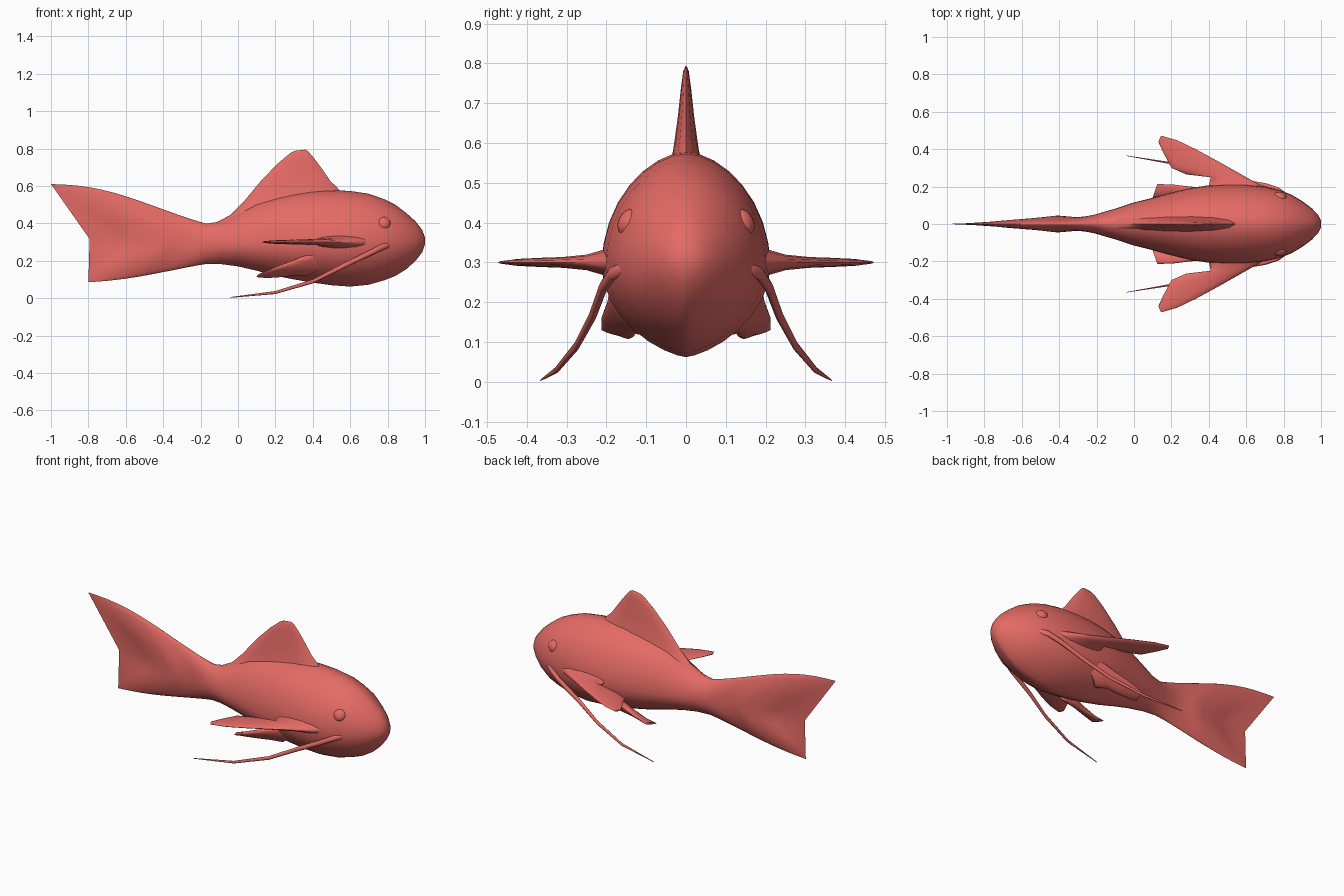
import bpy, bmesh, math
from mathutils import Vector

if "Cube" in bpy.data.objects:
    bpy.data.objects.remove(bpy.data.objects["Cube"])

red = bpy.data.materials.new("coral_red")
red.diffuse_color = (0.78, 0.145, 0.13, 1)
red.use_nodes = True
red.node_tree.nodes["Principled BSDF"].inputs["Base Color"].default_value = red.diffuse_color


def loft(name, rings):
    """Skin a list of equal-length point rings and close both ends."""
    bm = bmesh.new()
    rows = [[bm.verts.new(p) for p in ring] for ring in rings]
    n = len(rows[0])
    for a, b in zip(rows, rows[1:]):
        for i in range(n):
            j = (i + 1) % n
            bm.faces.new((a[i], a[j], b[j], b[i]))
    for end in (rows[0], rows[-1]):
        centre = bm.verts.new(sum((v.co for v in end), Vector()) / n)
        for i in range(n):
            bm.faces.new((end[i], end[(i + 1) % n], centre))
    bmesh.ops.recalc_face_normals(bm, faces=bm.faces)
    mesh = bpy.data.meshes.new(name)
    bm.to_mesh(mesh)
    bm.free()
    ob = bpy.data.objects.new(name, mesh)
    bpy.context.collection.objects.link(ob)
    finish(ob)


def finish(ob):
    if not ob.data.materials:
        ob.data.materials.append(red)
    bpy.ops.object.select_all(action='DESELECT')
    ob.select_set(True)
    bpy.context.view_layer.objects.active = ob
    bpy.ops.object.shade_smooth_by_angle(angle=math.radians(70))


def fin(name, rows, side=1, n=14):
    """Loft of thin lens sections, rows of (leading point, trailing point, half thickness)."""
    rows = [(Vector(a), Vector(b), t) for a, b, t in rows]
    span = (rows[-1][0] + rows[-1][1] - rows[0][0] - rows[0][1]) / 2
    rings = []
    for a, b, t in rows:
        mid, half = (a + b) / 2, (a - b) / 2
        normal = half.cross(span).normalized()
        ring = []
        for i in range(n):
            ang = math.tau * i / n
            p = mid + half * math.cos(ang) + normal * t * math.sin(ang)
            ring.append((p.x, p.y * side, p.z))
        rings.append(ring)
    loft(name, rings)


def interp(table, u):
    """Piecewise linear lookup in rows of (key, values...)."""
    for p, q in zip(table, table[1:]):
        if u <= q[0]:
            f = (u - p[0]) / (q[0] - p[0])
            return [a + (b - a) * f for a, b in zip(p[1:], q[1:])]
    return list(table[-1][1:])


# Body stations: x, top, bottom, half width, height of widest point
STATIONS = [
    (0.999, .325, .285, .02, .305), (.985, .365, .245, .048, .305),
    (.95, .41, .20, .085, .305), (.90, .455, .155, .122, .30),
    (.84, .50, .118, .158, .30), (.78, .53, .095, .18, .30),
    (.70, .558, .072, .20, .295), (.60, .573, .062, .211, .29),
    (.50, .578, .069, .212, .29), (.40, .575, .083, .207, .29),
    (.30, .562, .10, .192, .29), (.20, .54, .12, .168, .29),
    (.10, .51, .147, .14, .29), (.0, .455, .17, .115, .29),
    (-.09, .41, .182, .085, .29), (-.17, .398, .183, .062, .29)]
# Tail trailing edge: v from bottom (-1) to top (1), x, z
TRAIL = [(-1, -.80, .085), (-.7, -.78, .15), (-.35, -.70, .22), (0, -.64, .29),
         (.4, -.71, .385), (.8, -.89, .505), (1, -1.0, .61)]
# Tail half width along its length
TAIL_WIDTH = [(0, .062), (.12, .045), (.28, .036), (.5, .045), (.75, .03), (1, .004)]

N = 32
angles = [math.tau * i / N for i in range(N)]


def section(x, top, bottom, width, mid):
    ring = []
    for a in angles:
        v, c = math.sin(a), math.cos(a)
        z = mid + v * ((top - mid) if v > 0 else (mid - bottom))
        y = width * math.copysign(abs(c) ** (1.15 if v > 0 else 1.4), c)
        ring.append((x, y, z))
    return ring


# Body and forked tail in one skin
rings = [section(*s) for s in STATIONS]
start = rings[-1]
for k in range(1, 13):
    s = k / 12
    w = interp(TAIL_WIDTH, s)[0]
    ring = []
    for a, p in zip(angles, start):
        v = math.sin(a)
        tx, tz = interp(TRAIL, v)
        bulge = (.04 if v > 0 else .012) * v * math.sin(math.pi * s ** 1.5)
        ring.append((p[0] + (tx - p[0]) * s, w * p[1] / .062,
                     p[2] + (tz - p[2]) * s + bulge))
    rings.append(ring)
loft("body_and_tail", rings)

# Back fin
fin("dorsal_fin", [
    ((.60, 0, .50), (-.20, 0, .36), .065),
    ((.53, 0, .592), (-.04, 0, .445), .045),
    ((.495, 0, .625), (.03, 0, .515), .033),
    ((.45, 0, .69), (.125, 0, .63), .021),
    ((.405, 0, .75), (.215, 0, .722), .013),
    ((.375, 0, .785), (.28, 0, .776), .007),
    ((.36, 0, .794), (.305, 0, .788), .002)])

for side, tag in ((1, "left"), (-1, "right")):
    # Side fins
    fin(tag + "_pectoral_fin", [
        ((.76, .14, .30), (.33, .13, .30), .06),
        ((.69, .20, .30), (.40, .20, .30), .035),
        ((.60, .25, .30), (.41, .25, .30), .02),
        ((.45, .335, .30), (.28, .265, .30), .014),
        ((.33, .40, .30), (.20, .30, .30), .012),
        ((.23, .448, .30), (.155, .385, .30), .009),
        ((.145, .472, .30), (.13, .44, .30), .004)], side)
    # Belly fins
    fin(tag + "_pelvic_fin", [
        ((.50, .15, .25), (.36, .10, .12), .035),
        ((.40, .185, .24), (.30, .125, .125), .03),
        ((.30, .198, .20), (.23, .13, .115), .02),
        ((.20, .212, .162), (.15, .138, .11), .014),
        ((.125, .213, .132), (.10, .14, .114), .006)], side)
    # Whiskers
    path = [((.84, .135, .295), .016), ((.77, .185, .272), .017),
            ((.70, .208, .238), .016), ((.55, .235, .165), .014),
            ((.40, .275, .09), .011), ((.20, .325, .03), .008),
            ((-.04, .365, .004), .002)]
    fin(tag + "_whisker", [
        (Vector(p) + Vector((0, 0, r)), Vector(p) - Vector((0, 0, r)), r * .7)
        for p, r in path], side, 10)
    # Eyes
    bpy.ops.mesh.primitive_uv_sphere_add(
        segments=20, ring_count=12, radius=.036, location=(.78, .143 * side, .40),
        rotation=(.45 * side, 0, -.25 * side))
    eye = bpy.context.object
    eye.name = tag + "_eye"
    eye.scale = (1, .75, 1)
    finish(eye)
